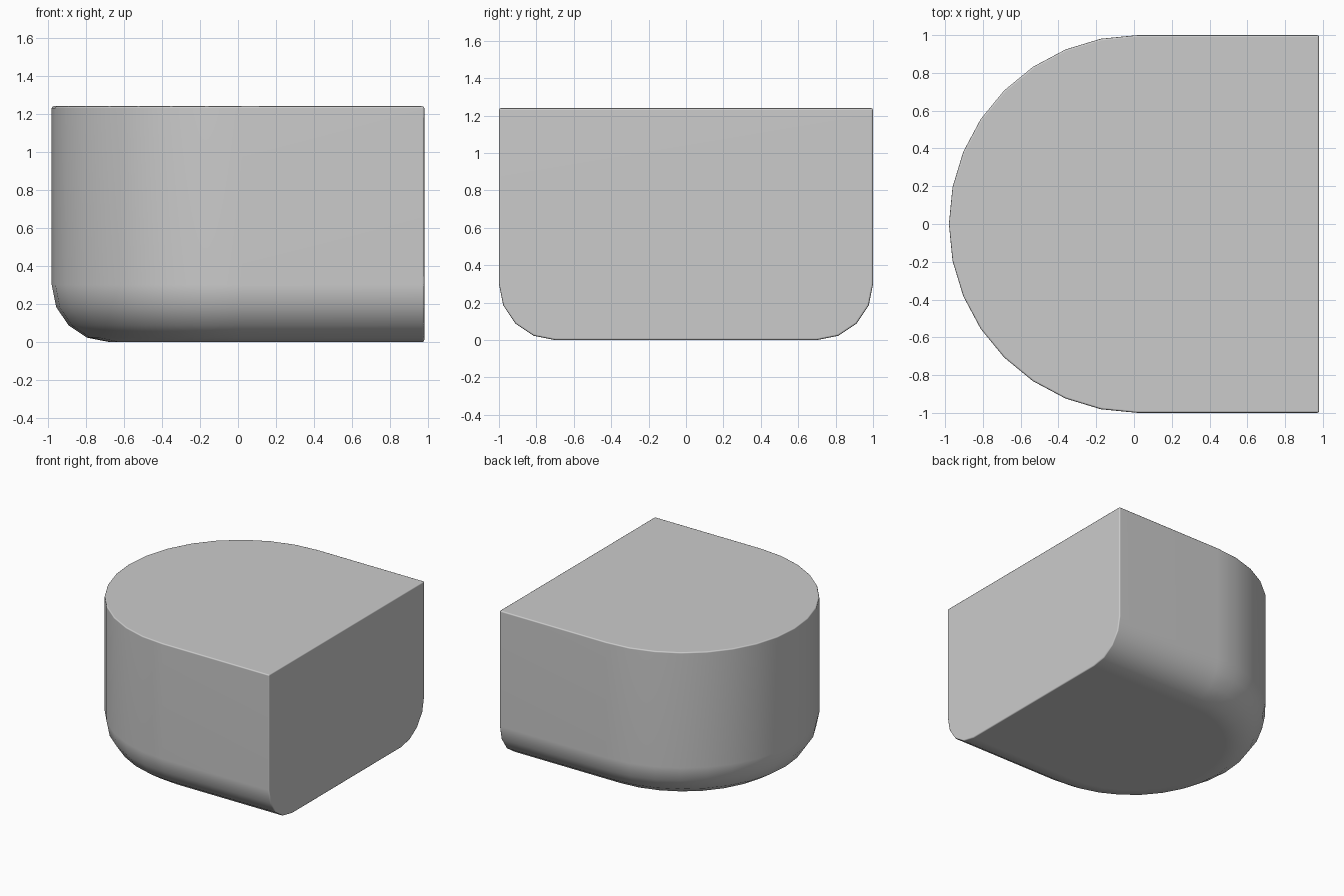
import bpy, bmesh
from math import sin, cos, pi, radians

if "Cube" in bpy.data.objects:
    bpy.data.objects.remove(bpy.data.objects["Cube"])

R, CX, XR, H, B = 1.0, 0.02, 0.98, 1.24, 0.30
ARC, ROUND = 16, 4

# Rounded lower edge followed by the straight wall: (inset, height)
profile = [(B * (1 - sin(a)), B * (1 - cos(a)))
           for a in (pi / 2 * i / ROUND for i in range(ROUND + 1))] + [(0, H)]

bm = bmesh.new()


def d_outline(inset, z):
    """Open D-shaped outline, running from one flat-face corner to the other."""
    r = R - inset
    pts = [(XR, r)]
    for i in range(ARC + 1):
        a = pi / 2 + pi * i / ARC
        pts.append((CX + r * cos(a), r * sin(a)))
    pts.append((XR, -r))
    return [bm.verts.new((x, y, z)) for x, y in pts]


# Skin the wall and close the top, bottom and flat face
rings = [d_outline(*p) for p in profile]
for lo, hi in zip(rings, rings[1:]):
    for j in range(len(lo) - 1):
        bm.faces.new((lo[j], lo[j + 1], hi[j + 1], hi[j]))
bm.faces.new(rings[0])
bm.faces.new(rings[-1])
bm.faces.new([r[0] for r in rings] + [r[-1] for r in reversed(rings)])
bmesh.ops.recalc_face_normals(bm, faces=bm.faces)

# Small softening of the sharp rims
sharp = [e for e in bm.edges if e.calc_face_angle(0) > radians(40)]
bmesh.ops.bevel(bm, geom=sharp, offset=0.01, offset_type='OFFSET',
                segments=2, profile=0.5, affect='EDGES', clamp_overlap=True)

mesh = bpy.data.meshes.new("rounded_block")
bm.to_mesh(mesh)
bm.free()
block = bpy.data.objects.new("rounded_block", mesh)
bpy.context.collection.objects.link(block)

# Smooth shading that keeps the flat faces flat
bpy.context.view_layer.objects.active = block
block.select_set(True)
bpy.ops.object.shade_smooth_by_angle(angle=radians(50))
normals = block.modifiers.new("flat_face_normals", 'WEIGHTED_NORMAL')
normals.keep_sharp = True
